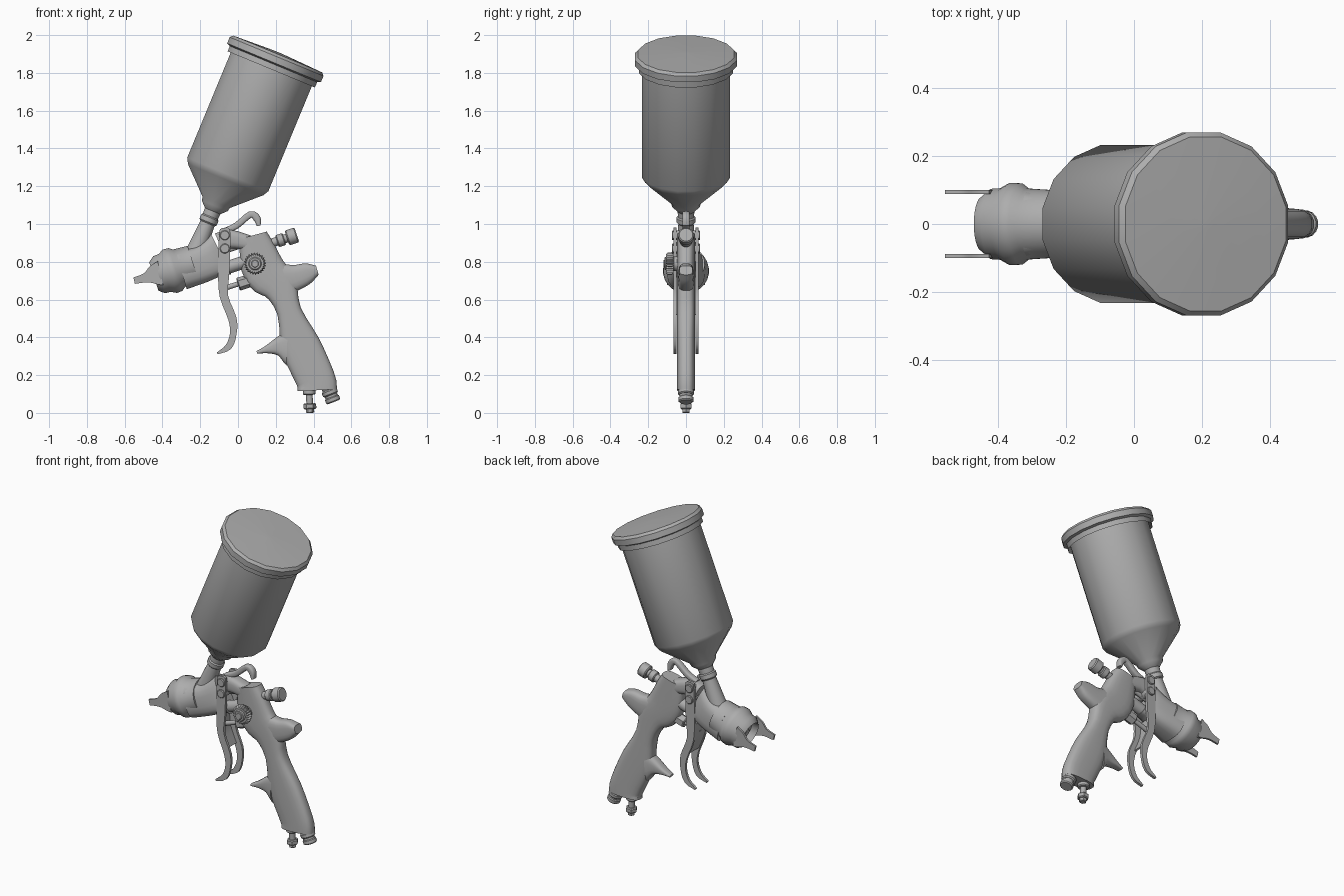
import bpy, bmesh, math
from mathutils import Vector

if "Cube" in bpy.data.objects:
    bpy.data.objects.remove(bpy.data.objects["Cube"], do_unlink=True)

GREY = (0.42, 0.42, 0.42, 1)
metal = bpy.data.materials.new("satin grey metal")
metal.use_nodes = True
metal.diffuse_color = GREY
shader = next(node for node in metal.node_tree.nodes if node.type == "BSDF_PRINCIPLED")
shader.inputs["Base Color"].default_value = GREY

TILT = math.radians(22.5)
CUP_DOWN = Vector((-math.sin(TILT), 0, -math.cos(TILT)))
GUN = Vector((0.95, 0, 0.31))
SIDE = Vector((0, 1, 0))
HOSE = Vector((0.36, 0, -0.93))
DOWN = Vector((0.05, 0, -1))


def at(x, z, y=0):
    return Vector((x, y, z))


def angles(sides):
    return [math.tau * (i + 0.5) / sides for i in range(sides)]


def skin(name, rings):
    """Join rings of points into one closed, smooth-shaded solid."""
    bm = bmesh.new()
    rows = [[bm.verts.new(point) for point in ring] for ring in rings]
    for low, high in zip(rows, rows[1:]):
        for i in range(len(low)):
            bm.faces.new((low[i - 1], low[i], high[i], high[i - 1]))
    bm.faces.new(rows[0])
    bm.faces.new(rows[-1])
    bmesh.ops.recalc_face_normals(bm, faces=bm.faces)
    mesh = bpy.data.meshes.new(name)
    bm.to_mesh(mesh)
    bm.free()
    mesh.materials.append(metal)
    part = bpy.data.objects.new(name, mesh)
    bpy.context.collection.objects.link(part)
    bpy.ops.object.select_all(action="DESELECT")
    part.select_set(True)
    bpy.context.view_layer.objects.active = part
    bpy.ops.object.shade_smooth_by_angle(angle=math.radians(40))


def lathe(name, origin, axis, profile, sides=16, knurl=0):
    """Turn (distance, radius) pairs about an axis; knurl cuts every other column."""
    axis = axis.normalized()
    across = axis.orthogonal().normalized() if abs(axis.y) > 0.5 else SIDE
    other = axis.cross(across)
    skin(name, [[origin + axis * distance
                 + (across * math.cos(turn) + other * math.sin(turn))
                 * radius * (1 - knurl * (i % 2))
                 for i, turn in enumerate(angles(sides))]
                for distance, radius in profile])


def rod(name, origin, axis, length, radius, sides=16, knurl=0):
    """Round or hexagonal bar with chamfered ends."""
    cut = radius * 0.15
    lathe(name, origin, axis, [(0, radius - cut), (cut, radius), (length - cut, radius),
                               (length, radius - cut)], sides, knurl)


def smooth_path(path, steps=3):
    """Pass a Catmull-Rom spline through the path's (x, z, width) points."""
    points = [Vector(point) for point in path]
    padded = [points[0] * 2 - points[1], *points, points[-1] * 2 - points[-2]]
    result = []
    for a, b, c, d in zip(padded, padded[1:], padded[2:], padded[3:]):
        for i in range(steps):
            t = i / steps
            result.append(b + (c - a) * t / 2 + (a * 2 - b * 5 + c * 4 - d) * t**2 / 2
                          + (b * 3 - a - c * 3 + d) * t**3 / 2)
    return result + [points[-1]]


def stroke(name, path, depth, end_depth=None, y=0, flat=False):
    """Sweep a rounded or rectangular section along a side-view path."""
    end_depth = depth if end_depth is None else end_depth
    sides, power = (4, 0) if flat else (20, 0.65)

    def bend(value):
        return math.copysign(abs(value) ** power, value)

    points = smooth_path(path)
    last = len(points) - 1
    rings = []
    for i, (x, z, width) in enumerate(points):
        run = points[min(i + 1, last)] - points[max(i - 1, 0)]
        normal = at(run.y, -run.x).normalized() * width / 2
        half = SIDE * (depth + (end_depth - depth) * i / last)
        rings.append([at(x, z, y) + normal * bend(math.cos(turn)) + half * bend(math.sin(turn))
                      for turn in angles(sides)])
    skin(name, rings)


# Paint cup, measured down from the lid centre
lid = at(0.21, 1.9)
lathe("cup_lid", lid, CUP_DOWN, [(-0.01, 0.02), (0, 0.26), (0.015, 0.274),
                                 (0.05, 0.274), (0.06, 0.25)])
rod("cup_rim", lid + CUP_DOWN * 0.05, CUP_DOWN, 0.04, 0.255)
lathe("paint_cup", lid, CUP_DOWN, [(0.05, 0.237), (0.69, 0.237), (0.72, 0.22), (0.85, 0.08),
                                   (0.87, 0.075), (0.9, 0.045), (1, 0.04)])
rod("cup_collar", lid + CUP_DOWN * 0.93, CUP_DOWN, 0.04, 0.05)
lathe("cup_stem", lid, CUP_DOWN, [(0.9, 0.036), (1.1, 0.05), (1.2, 0.06)])

# Air cap with recessed face, nozzle and two horns
head = at(-0.36, 0.75)
lathe("air_cap", head, GUN, [(-0.05, 0.03), (-0.05, 0.07), (-0.09, 0.08), (-0.06, 0.104),
                             (-0.03, 0.106), (0, 0.122), (0.03, 0.12), (0.05, 0.105),
                             (0.13, 0.1)], sides=24)
rod("fluid_nozzle", head - GUN * 0.07, GUN, 0.1, 0.025)
for side, sign in (("right", -1), ("left", 1)):
    stroke(side + "_horn", [(-0.55, 0.7, 0.035), (-0.49, 0.715, 0.05), (-0.45, 0.73, 0.1),
                            (-0.41, 0.74, 0.13)], 0.006, y=sign * 0.094, flat=True)

# Gun body and handle
stroke("front_body", [(-0.3, 0.755, 0.21), (-0.2, 0.785, 0.2), (-0.13, 0.82, 0.21),
                      (-0.09, 0.84, 0.24)], 0.1, 0.05)
stroke("body_bridge", [(-0.1, 0.9, 0.11), (-0.04, 0.92, 0.1), (0.06, 0.9, 0.08)], 0.045)
stroke("handle", [(0.42, 0.12, 0.21), (0.41, 0.18, 0.21), (0.33, 0.36, 0.21), (0.27, 0.54, 0.13),
                  (0.22, 0.67, 0.19), (0.14, 0.75, 0.23), (0.1, 0.87, 0.19), (0.08, 0.94, 0.15)],
       0.047)
stroke("rear_spur", [(0.2, 0.7, 0.2), (0.3, 0.715, 0.14), (0.37, 0.74, 0.11), (0.42, 0.755, 0.05)],
       0.046, 0.035)
stroke("finger_spur", [(0.26, 0.35, 0.2), (0.21, 0.35, 0.1), (0.15, 0.335, 0.04),
                       (0.1, 0.32, 0.015)], 0.045, 0.02)
stroke("hanging_hook", [(-0.08, 0.96, 0.03), (-0.01, 0.99, 0.035), (0.065, 1.05, 0.035),
                        (0.1, 1.03, 0.04), (0.11, 0.99, 0.02)], 0.02)

# Trigger: two arms with curved prongs, joined by a front web
for side, sign in (("right", -1), ("left", 1)):
    stroke(side + "_trigger_arm", [(-0.07, 0.98, 0.03), (-0.07, 0.95, 0.06), (-0.075, 0.75, 0.06),
                                   (-0.075, 0.62, 0.045), (-0.03, 0.5, 0.045), (-0.025, 0.42, 0.035),
                                   (-0.05, 0.35, 0.035), (-0.11, 0.315, 0.01)],
           0.008, y=sign * 0.058, flat=True)
stroke("trigger_web", [(-0.1, 0.72, 0.01), (-0.09, 0.62, 0.01), (-0.05, 0.52, 0.01)],
       0.055, flat=True)
for name, height in (("pivot_screw", 0.94), ("needle_screw", 0.87)):
    rod(name, at(-0.07, height, -0.075), SIDE, 0.15, 0.026)

# Needle packing and air valve behind the trigger
rod("needle_packing", at(-0.07, 0.765), GUN, 0.12, 0.035)
rod("needle_rod", at(-0.14, 0.835), GUN, 0.2, 0.015)
rod("valve_rod", at(-0.1, 0.65), GUN, 0.16, 0.014)
rod("valve_nut", at(0, 0.68), GUN, 0.08, 0.035, sides=6)

# Knurled side knob
knob = at(0.09, 0.79)
rod("knob_collar", knob, -SIDE, 0.07, 0.04)
rod("side_knob", knob - SIDE * 0.065, -SIDE, 0.04, 0.06, sides=48, knurl=0.15)
rod("knob_cap", knob - SIDE * 0.1, -SIDE, 0.015, 0.035)
rod("knob_centre", knob - SIDE * 0.11, -SIDE, 0.01, 0.02)

# Rear adjuster above the handle
adjuster = at(0.15, 0.89)
rod("adjuster_stem", adjuster, GUN, 0.12, 0.024)
rod("adjuster_collar", adjuster + GUN * 0.06, GUN, 0.04, 0.034)
rod("adjuster_cap", adjuster + GUN * 0.115, GUN, 0.055, 0.042)

# Fittings under the handle
hose = at(0.47, 0.15)
rod("hose_neck", hose, HOSE, 0.08, 0.035)
rod("hose_nut", hose + HOSE * 0.03, HOSE, 0.03, 0.043)
rod("hose_end", hose + HOSE * 0.07, HOSE, 0.03, 0.04)
regulator = at(0.375, 0.14)
rod("regulator_collar", regulator, DOWN, 0.045, 0.034)
rod("regulator_stem", regulator, DOWN, 0.12, 0.018)
rod("regulator_nut", regulator + DOWN * 0.09, DOWN, 0.03, 0.034, sides=6)
rod("regulator_tip", regulator + DOWN * 0.11, DOWN, 0.03, 0.022, sides=6)
